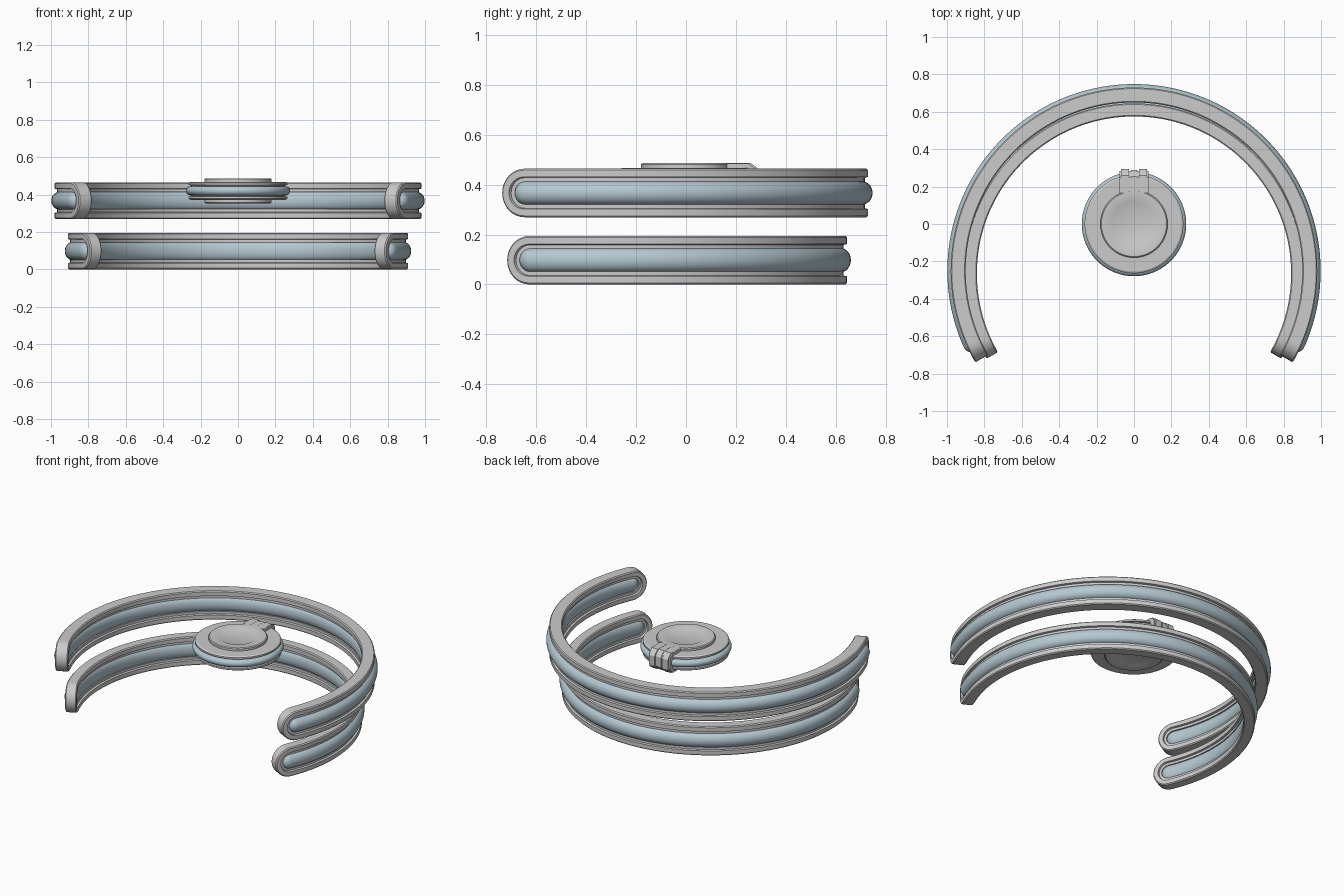
import bpy, bmesh, math
from mathutils import Vector

if "Cube" in bpy.data.objects:
    bpy.data.objects.remove(bpy.data.objects["Cube"])

glass = bpy.data.materials.new("blue_grey")
glass.diffuse_color = (0.46, 0.58, 0.64, 1)
glass.use_nodes = True
glass.node_tree.nodes["Principled BSDF"].inputs["Base Color"].default_value = glass.diffuse_color


def finish(name, bm, mat=None, angle=35):
    bmesh.ops.remove_doubles(bm, verts=bm.verts, dist=1e-5)
    bmesh.ops.recalc_face_normals(bm, faces=bm.faces)
    me = bpy.data.meshes.new(name)
    bm.to_mesh(me)
    bm.free()
    ob = bpy.data.objects.new(name, me)
    bpy.context.collection.objects.link(ob)
    if mat:
        me.materials.append(mat)
    bpy.ops.object.select_all(action='DESELECT')
    ob.select_set(True)
    bpy.context.view_layer.objects.active = ob
    bpy.ops.object.shade_smooth_by_angle(angle=math.radians(angle))
    return ob


def grid_faces(bm, rows, close_rows, close_cols):
    n, m = len(rows), len(rows[0])
    for i in range(n if close_rows else n - 1):
        for j in range(m if close_cols else m - 1):
            bm.faces.new((rows[i][j], rows[(i + 1) % n][j],
                          rows[(i + 1) % n][(j + 1) % m], rows[i][(j + 1) % m]))


def slot_sweep(name, profile, cy, zc, H, R, closed, mat=None):
    """Sweep (inset, radius) points round a long slot wrapped on a cylinder."""
    a0 = math.radians(-30) + H / R
    a1 = math.pi - a0
    N, K = 96, 16
    # each station: angle of slot centre line, direction of offset
    st = [(a0 + (a1 - a0) * i / N, math.pi / 2) for i in range(N)]
    st += [(a1, math.pi / 2 - math.pi * k / K) for k in range(K)]
    st += [(a1 + (a0 - a1) * i / N, -math.pi / 2) for i in range(N)]
    st += [(a0, -math.pi / 2 - math.pi * k / K) for k in range(K)]
    bm = bmesh.new()
    rows = []
    for a, t in st:
        row = []
        for d, r in profile:
            h = H - d
            ang = a + h * math.cos(t) / R
            row.append(bm.verts.new((r * math.cos(ang), cy + r * math.sin(ang),
                                     zc + h * math.sin(t))))
        rows.append(row)
    if not closed:
        # the inlay profile starts and ends on the centre line: weld as built
        for i in range(len(rows)):
            r0, r1 = rows[i], rows[(i + 1) % len(rows)]
            for j in range(len(r0) - 1):
                pts = []
                for v in (r0[j], r1[j], r1[j + 1], r0[j + 1]):
                    if all((v.co - p.co).length > 1e-6 for p in pts):
                        pts.append(v)
                if len(pts) > 2:
                    bm.faces.new(pts)
    else:
        grid_faces(bm, rows, True, True)
    return finish(name, bm, mat)


def band(prefix, cy, zc, r_in, r_out, bulge):
    H, R = 0.0975, (r_in + r_out) / 2
    b = 0.006
    # stepped frame running round the whole slot
    frame = [(0, r_in + b), (0, r_out - b), (b, r_out), (0.033, r_out),
             (0.036, r_out - 0.013), (0.052, r_out - 0.013),
             (0.052, r_in + 0.013), (0.036, r_in + 0.013), (0.033, r_in), (b, r_in)]
    slot_sweep(prefix + "_frame", frame, cy, zc, H, R, True)
    # domed inlay
    half = H - 0.048
    prof = []
    for k in range(17):
        t = math.pi * k / 16
        ext = (bulge - R) if k <= 8 else (R - r_in - 0.004)
        c = math.cos(t)
        r = R + math.copysign(abs(c) ** 0.8, c) * ext
        prof.append((H - half * math.sin(t), r))
    slot_sweep(prefix + "_inlay", prof, cy, zc, H, R, False, glass)


band("upper_band", -0.25, 0.367, 0.90, 0.98, 0.998)
band("lower_band", -0.265, 0.0975, 0.84, 0.91, 0.926)


def lathe(name, prof, zc, mat=None):
    bm = bmesh.new()
    rows = [[bm.verts.new((r * math.cos(a), r * math.sin(a), zc + z)) for r, z in prof]
            for a in (2 * math.pi * i / 96 for i in range(96))]
    grid_faces(bm, rows, True, False)
    return finish(name, bm, mat, 30)


# central disc: two mirrored plates around a rounded blue rim
ZC = 0.42
plate = [(0.0005, 0.061), (0.112, 0.061), (0.125, 0.067), (0.174, 0.067), (0.18, 0.062),
         (0.18, 0.048), (0.255, 0.048), (0.264, 0.042), (0.264, 0.031),
         (0.25, 0.028), (0.25, 0.012), (0.0005, 0.012)]
for name, s in (("disc_top_plate", 1), ("disc_bottom_plate", -1)):
    lathe(name, [(r, z * s) for r, z in plate], ZC)
rim = [(0.24, 0.024)] + [(0.255 + 0.024 * math.cos(t), 0.024 * math.sin(t))
       for t in (math.pi / 2 - math.pi * k / 12 for k in range(13))] + [(0.24, -0.024)]
lathe("disc_rim", rim, ZC, glass)


def clip(name, x0, x1, y_end, h):
    """Strap wrapping over the back edge of the disc."""
    half = [(0.165, h), (y_end - 0.035, h), (y_end - 0.01, h - 0.018), (y_end, h - 0.035)]
    pts = half + [(y, -z) for y, z in reversed(half)]
    bm = bmesh.new()
    a = [bm.verts.new((x0, y, ZC + z)) for y, z in pts]
    b = [bm.verts.new((x1, y, ZC + z)) for y, z in pts]
    bm.faces.new(a)
    bm.faces.new(b)
    grid_faces(bm, [a, b], False, True)
    return finish(name, bm, None, 25)


clip("clip_body", -0.078, 0.078, 0.284, 0.066)
clip("clip_rib_left", -0.07, -0.028, 0.294, 0.067)
clip("clip_rib_right", 0.028, 0.07, 0.294, 0.067)
clip("clip_rib_middle", -0.016, 0.016, 0.289, 0.0668)
